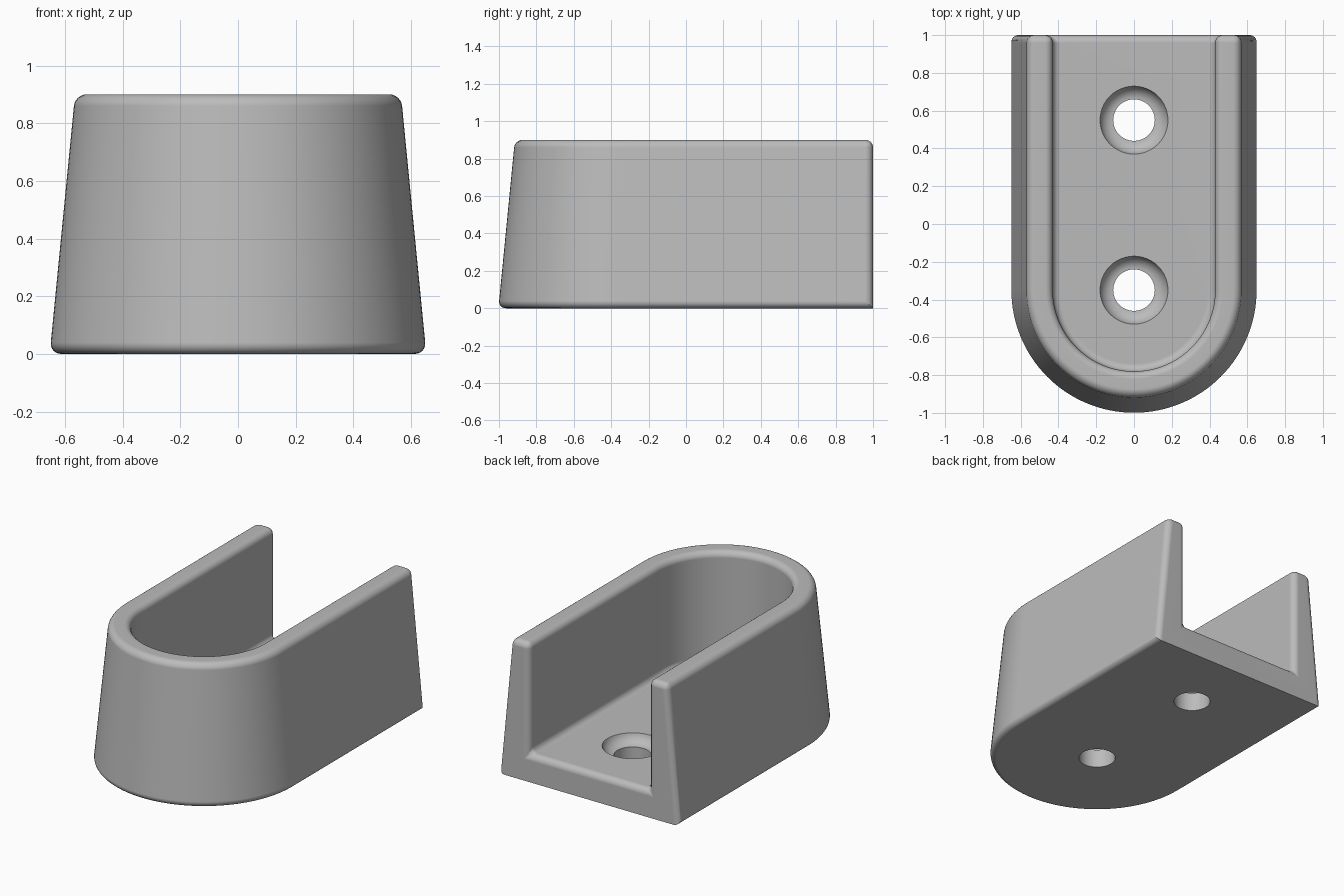
import bpy, bmesh, math

cube = bpy.data.objects.get("Cube")
if cube:
    bpy.data.objects.remove(cube)

HEIGHT, FLOOR, BACK, ARC_Y = 0.9, 0.18, 1.0, -0.35
SEGMENTS = 64

grey = bpy.data.materials.new("plain grey")
grey.use_nodes = True
colour = (0.5, 0.5, 0.5, 1)
grey.diffuse_color = colour
grey.node_tree.nodes["Principled BSDF"].inputs["Base Color"].default_value = colour


def new_object(name, bm):
    bmesh.ops.recalc_face_normals(bm, faces=bm.faces)
    mesh = bpy.data.meshes.new(name)
    bm.to_mesh(mesh)
    bm.free()
    mesh.materials.append(grey)
    obj = bpy.data.objects.new(name, mesh)
    bpy.context.collection.objects.link(obj)
    return obj


def u_path(bm, radius, z):
    """Open U: straight sides joined by a half circle at the front."""
    arc = [math.pi + math.pi * i / SEGMENTS for i in range(SEGMENTS + 1)]
    pts = [(radius * math.cos(a), ARC_Y + radius * math.sin(a)) for a in arc]
    pts = [(-radius, BACK)] + pts + [(radius, BACK)]
    return [bm.verts.new((x, y, z)) for x, y in pts]


# Bracket body: tapered outer wall, flat rim, upright inner wall, floor
bm = bmesh.new()
rings = [u_path(bm, r, z) for r, z in
         ((0.653, 0), (0.565, HEIGHT), (0.43, HEIGHT), (0.43, FLOOR))]
for low, high in zip(rings, rings[1:]):
    for i in range(len(low) - 1):
        bm.faces.new((low[i], low[i + 1], high[i + 1], high[i]))
bm.faces.new(rings[0])
bm.faces.new(rings[-1])
bm.faces.new([r[0] for r in rings] + [r[-1] for r in reversed(rings)])

# Round every real edge except the lower back one
weight = bm.edges.layers.float.new("bevel_weight_edge")
bm.normal_update()
bmesh.ops.recalc_face_normals(bm, faces=bm.faces)
for e in bm.edges:
    lower_back = all(v.co.z < 0.01 and v.co.y > BACK - 0.01 for v in e.verts)
    if e.calc_face_angle() > math.radians(30) and not lower_back:
        e[weight] = 1.0
body = new_object("bracket_body", bm)

bevel = body.modifiers.new("rounded edges", "BEVEL")
bevel.limit_method = "WEIGHT"
bevel.width = 0.04
bevel.segments = 6
bevel.use_clamp_overlap = False


# Screw holes with a dished seat
def hole_cutter(name, y):
    steps = 8
    profile = [(0.11, -0.1)]
    for i in range(steps + 1):
        a = math.radians(90 - 75 * i / steps)
        profile.append((0.11 + 0.07 * math.cos(a) / math.cos(math.radians(15)),
                        FLOOR - 0.08 * (math.sin(a) - math.sin(math.radians(15)))))
    profile.append((profile[-1][0], FLOOR + 0.1))
    bm = bmesh.new()
    sides = 48
    loops = [[bm.verts.new((r * math.cos(math.tau * k / sides),
                            y + r * math.sin(math.tau * k / sides), z))
              for k in range(sides)] for r, z in profile]
    for low, high in zip(loops, loops[1:]):
        for k in range(sides):
            n = (k + 1) % sides
            bm.faces.new((low[k], low[n], high[n], high[k]))
    bm.faces.new(loops[0])
    bm.faces.new(loops[-1])
    cutter = new_object(name, bm)
    cutter.hide_render = True
    return cutter


cutters = [hole_cutter("front_hole_cutter", -0.35),
           hole_cutter("back_hole_cutter", 0.55)]
for cutter in cutters:
    cut = body.modifiers.new("screw hole", "BOOLEAN")
    cut.operation = "DIFFERENCE"
    cut.solver = "EXACT"
    cut.object = cutter

# Apply, remove the cutters and shade
bpy.ops.object.select_all(action="DESELECT")
bpy.context.view_layer.objects.active = body
body.select_set(True)
for m in list(body.modifiers):
    bpy.ops.object.modifier_apply(modifier=m.name)
for cutter in cutters:
    bpy.data.objects.remove(cutter)
bpy.ops.object.shade_smooth_by_angle(angle=math.radians(30))
normals = body.modifiers.new("even shading", "WEIGHTED_NORMAL")
normals.keep_sharp = True
